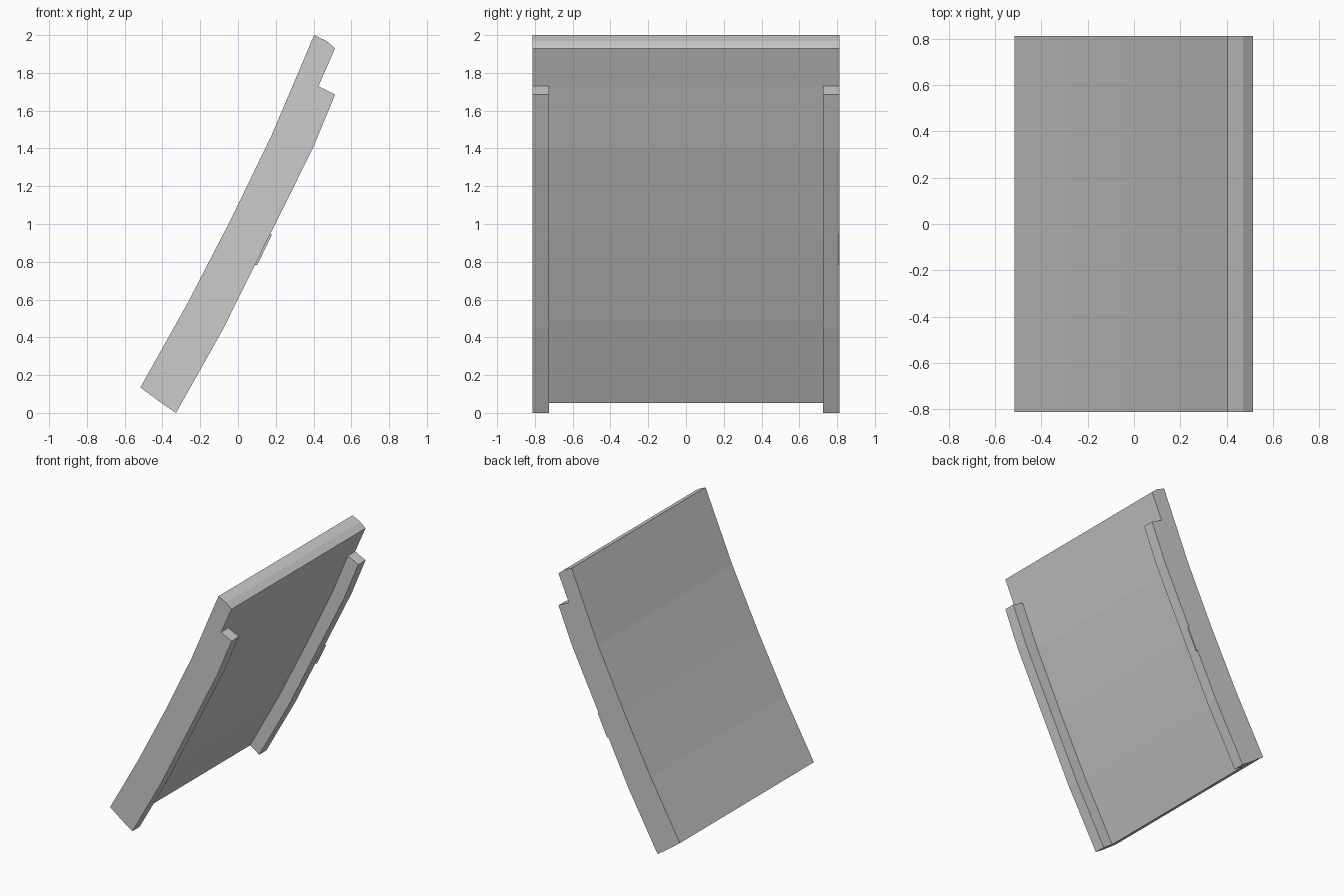
import bpy, bmesh

if "Cube" in bpy.data.objects:
    bpy.data.objects.remove(bpy.data.objects["Cube"])

# One plain grey finish
grey = bpy.data.materials.new("plain_grey")
grey.use_nodes = True
grey.diffuse_color = (0.6, 0.6, 0.6, 1)
grey.node_tree.nodes["Principled BSDF"].inputs["Base Color"].default_value = grey.diffuse_color

HALF = 0.813    # half width of the panel
INNER = 0.725   # inner side of the rails


def extrude_profile(name, profile, y0, y1):
    """Solid made by sweeping an (x, z) outline from y0 to y1."""
    bm = bmesh.new()
    face = bm.faces.new([bm.verts.new((x, y0, z)) for x, z in profile])
    swept = bmesh.ops.extrude_face_region(bm, geom=[face])["geom"]
    moved = [v for v in swept if isinstance(v, bmesh.types.BMVert)]
    bmesh.ops.translate(bm, verts=moved, vec=(0, y1 - y0, 0))
    bmesh.ops.recalc_face_normals(bm, faces=bm.faces)
    mesh = bpy.data.meshes.new(name)
    bm.to_mesh(mesh)
    bm.free()
    mesh.materials.append(grey)
    obj = bpy.data.objects.new(name, mesh)
    bpy.context.collection.objects.link(obj)
    return obj


# Gently bowed curves: outer face, panel underside and rail underside
outer = [(-0.517, 0.135), (-0.27, 0.575), (-0.04, 1.02), (0.177, 1.468), (0.403, 2.0)]
under = [(0.426, 1.73), (0.29, 1.405), (0.07, 0.95), (-0.16, 0.495), (-0.405, 0.052)]
rail = [(0.514, 1.685), (0.396, 1.4), (0.17, 0.945), (-0.078, 0.445), (-0.328, 0)]

# Panel with its rails, solid across the full width
panel = extrude_profile("curved_panel_with_rails",
                        outer + [(0.47, 1.968), (0.514, 1.93), under[0]] + rail + under[-1:],
                        -HALF, HALF)

# Recess between the rails
cutter = extrude_profile("recess_cutter",
                         under + [(-0.46, -0.05), (-0.3, -0.2), (0.7, 1.4), (0.7, 1.8)],
                         -INNER, INNER)
cutter.hide_render = True
cut = panel.modifiers.new("recess", 'BOOLEAN')
cut.operation = 'DIFFERENCE'
cut.solver = 'EXACT'
cut.object = cutter
bpy.context.view_layer.objects.active = panel
bpy.ops.object.modifier_apply(modifier=cut.name)
bpy.data.objects.remove(cutter)

# Small stop tab on the outer side of one rail
extrude_profile("rail_tab", [(0.15, 0.945), (0.18, 0.945), (0.102, 0.782), (0.07, 0.782)],
                HALF - 0.008, HALF)
